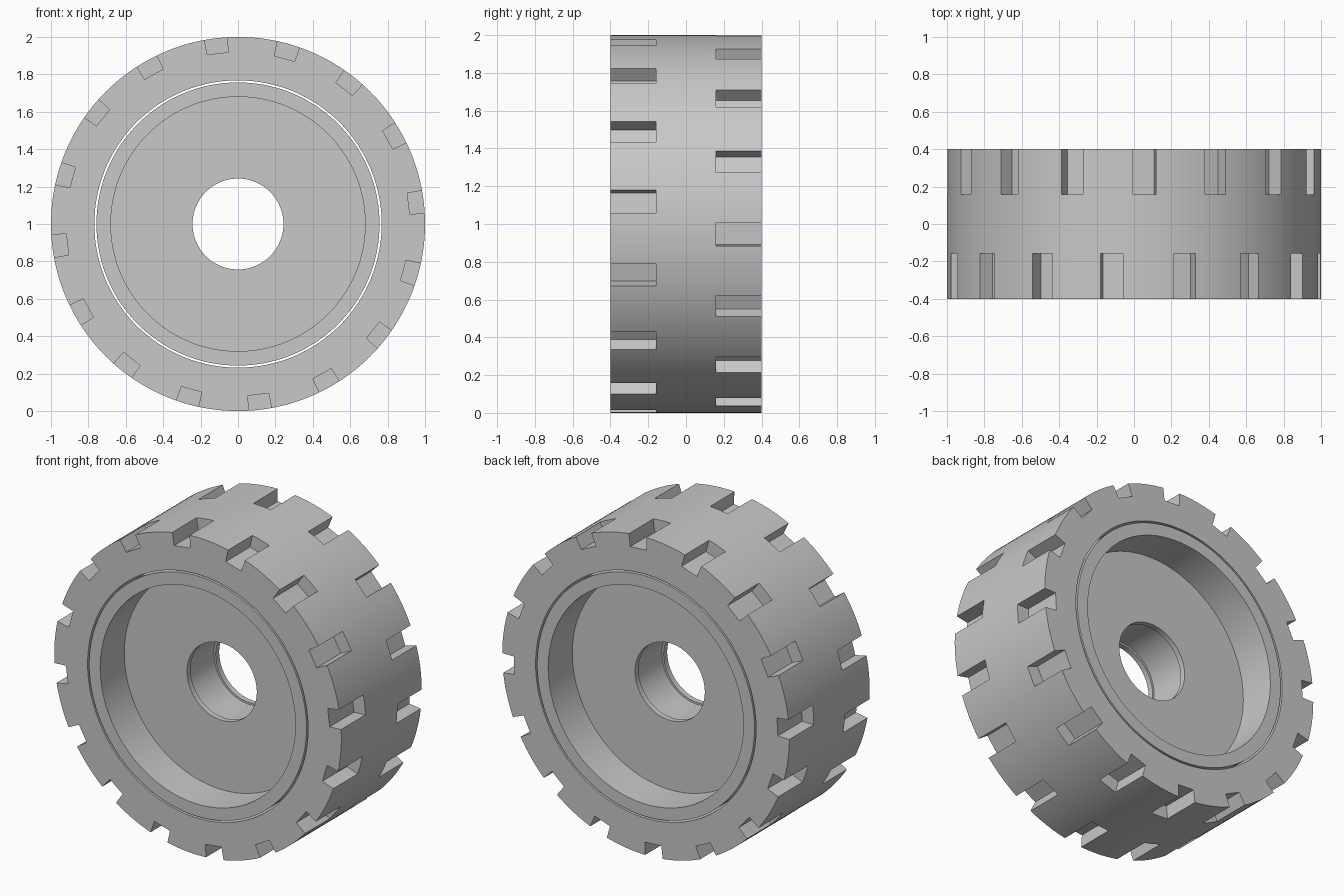
import bpy, bmesh
from math import sin, cos, pi, radians

if "Cube" in bpy.data.objects:
    bpy.data.objects.remove(bpy.data.objects["Cube"])

HALF = 0.4          # half the wheel width
NOTCHES = 16        # notches on each side of the tread

grey = bpy.data.materials.new("light grey")
grey.use_nodes = True
colour = (0.58, 0.58, 0.58, 1)
grey.diffuse_color = colour
grey.node_tree.nodes["Principled BSDF"].inputs["Base Color"].default_value = colour


def polar(r, angle, y):
    """Point at an angle measured from the top towards +x."""
    return (r * sin(angle), y, 1 + r * cos(angle))


def finish(name, bm):
    bmesh.ops.recalc_face_normals(bm, faces=bm.faces)
    mesh = bpy.data.meshes.new(name)
    bm.to_mesh(mesh)
    bm.free()
    mesh.materials.append(grey)
    obj = bpy.data.objects.new(name, mesh)
    bpy.context.collection.objects.link(obj)
    return obj


def lathe(name, profile, steps):
    """Turn a closed (radius, y) profile around the axle."""
    bm = bmesh.new()
    rings = [[bm.verts.new(polar(r, 2 * pi * i / steps, y)) for r, y in profile]
             for i in range(steps)]
    n = len(profile)
    for i in range(steps):
        a, b = rings[i], rings[(i + 1) % steps]
        for j in range(n):
            k = (j + 1) % n
            bm.faces.new((a[j], a[k], b[k], b[j]))
    return finish(name, bm)


def smooth(obj):
    bpy.ops.object.select_all(action='DESELECT')
    obj.select_set(True)
    bpy.context.view_layer.objects.active = obj
    bpy.ops.object.shade_smooth_by_angle(angle=radians(30))


# Tyre: a plain thick band
tyre = lathe("tyre", [(0.768, -HALF), (1, -HALF), (1, HALF), (0.768, HALF)], 192)

# Wedges that cut the staggered tread notches on both sides
bm = bmesh.new()
half_angle = radians(3.5)
for side, start in ((-1, -6.8), (1, 3.25)):
    for i in range(NOTCHES):
        mid = radians(start) + 2 * pi * i / NOTCHES
        ends = []
        for y in (side * 0.158, side * 0.5):
            ends.append([bm.verts.new(polar(r, mid + s * half_angle, y))
                         for r, s in ((0.92, -1), (1.1, -1), (1.1, 1), (0.92, 1))])
        a, b = ends
        bm.faces.new(a)
        bm.faces.new(b)
        for j in range(4):
            k = (j + 1) % 4
            bm.faces.new((a[j], a[k], b[k], b[j]))
cutter = finish("notch_cutter", bm)
cutter.hide_render = True

cut = tyre.modifiers.new("notches", 'BOOLEAN')
cut.operation = 'DIFFERENCE'
cut.solver = 'EXACT'
cut.object = cutter
bpy.context.view_layer.objects.active = tyre
bpy.ops.object.modifier_apply(modifier=cut.name)
bpy.data.objects.remove(cutter)
smooth(tyre)

# Rim: recessed disc on both sides, axle hole with a shallow groove inside
front = [(0.255, -0.125), (0.243, -0.125), (0.243, -0.16),
         (0.68, -0.16), (0.68, -HALF), (0.757, -HALF)]
back = [(r, -y) for r, y in reversed(front)]
rim = lathe("rim", front + back, 128)
smooth(rim)
